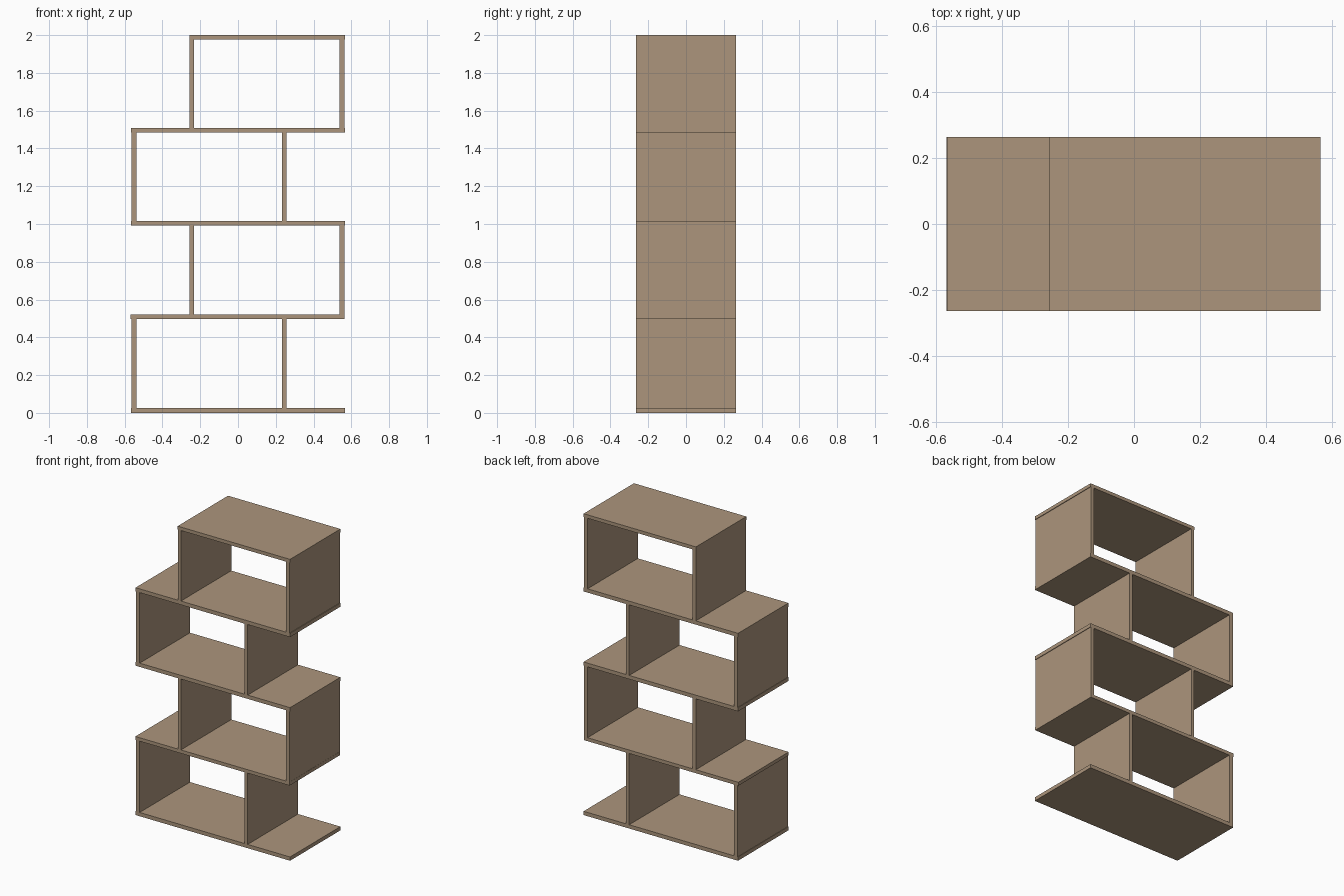
import bpy

if "Cube" in bpy.data.objects:
    bpy.data.objects.remove(bpy.data.objects["Cube"])

wood = bpy.data.materials.new("light_brown_wood")
wood.diffuse_color = (0.413, 0.301, 0.202, 1)
wood.use_nodes = True
wood.node_tree.nodes["Principled BSDF"].inputs["Base Color"].default_value = wood.diffuse_color
HALF_DEPTH = 0.264


def board(name, x0, x1, z0, z1):
    """Full-depth rectangular board."""
    bpy.ops.mesh.primitive_cube_add(size=1, location=((x0 + x1) / 2, 0, (z0 + z1) / 2))
    ob = bpy.context.object
    ob.name = name
    ob.scale = (x1 - x0, 2 * HALF_DEPTH, z1 - z0)
    bpy.ops.object.transform_apply(location=False, rotation=False, scale=True)
    ob.data.materials.append(wood)


# Horizontal shelves, bottom to top (the top one is shorter)
shelves = [
    (-0.567, 0.567, 0.0, 0.025),
    (-0.569, 0.564, 0.498, 0.521),
    (-0.567, 0.567, 0.991, 1.016),
    (-0.567, 0.567, 1.484, 1.509),
    (-0.258, 0.567, 1.977, 2.0),
]
for i, s in enumerate(shelves):
    board(f"shelf_{i + 1}", *s)

# Upright panels: tiers alternate between left and right boxes
for i in range(4):
    z0, z1 = shelves[i][3], shelves[i + 1][2]
    if i % 2 == 0:
        board(f"outer_upright_{i + 1}", -0.564, -0.537, z0, z1)
        board(f"inner_upright_{i + 1}", 0.232, 0.256, z0, z1)
    else:
        board(f"outer_upright_{i + 1}", 0.538, 0.563, z0, z1)
        board(f"inner_upright_{i + 1}", -0.257, -0.234, z0, z1)
